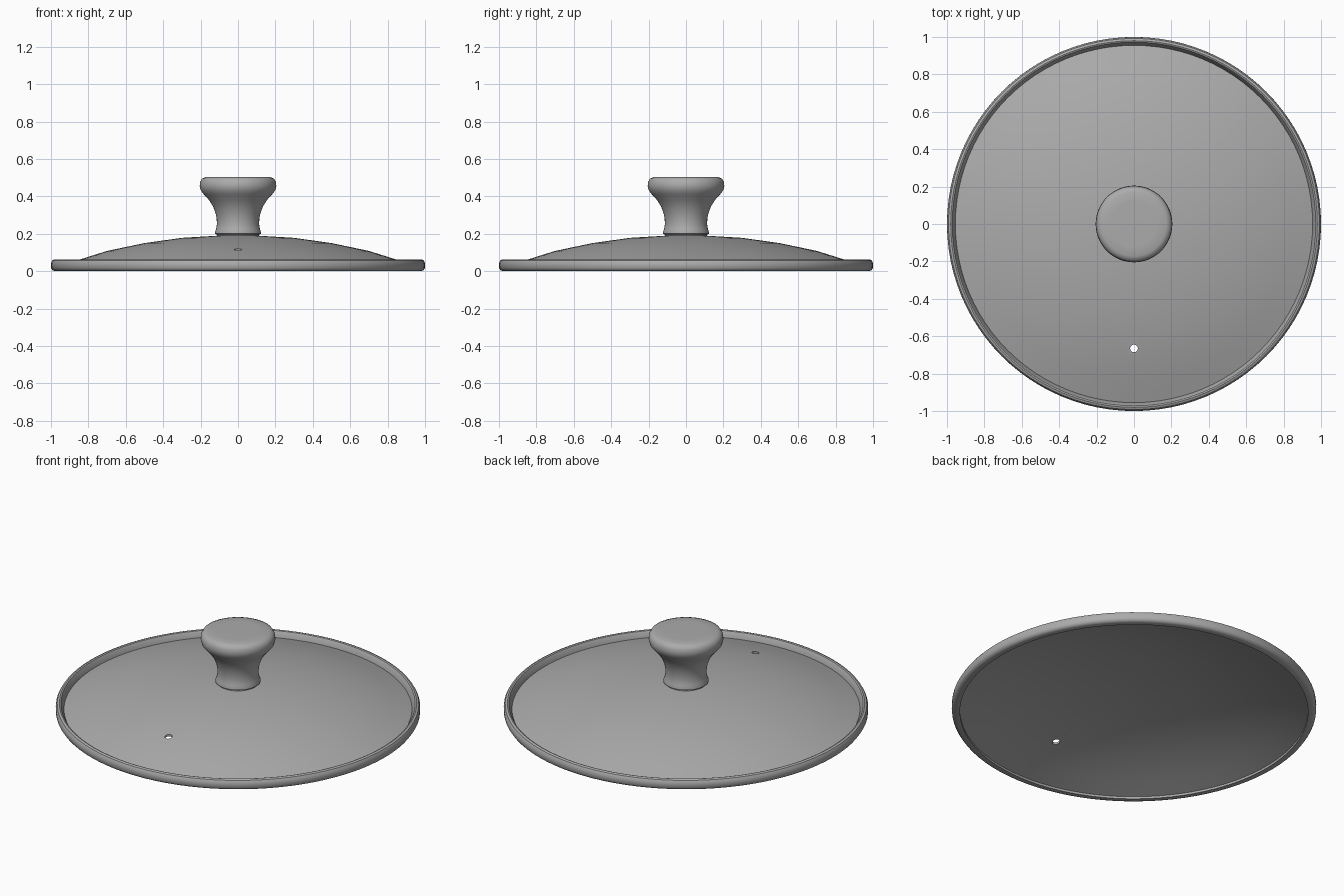
import bpy, bmesh, math

if "Cube" in bpy.data.objects:
    bpy.data.objects.remove(bpy.data.objects["Cube"], do_unlink=True)

# One grey for the whole lid
grey = bpy.data.materials.new("warm_grey")
grey.use_nodes = True
COLOUR = (0.41, 0.41, 0.41, 1)
grey.diffuse_color = COLOUR
grey.node_tree.nodes["Principled BSDF"].inputs["Base Color"].default_value = COLOUR


def lathe(name, profile, steps=96, closed=False, angle=35):
    """Turn a (radius, height) profile around z."""
    bm = bmesh.new()
    verts = [bm.verts.new((r, 0, z)) for r, z in profile]
    pairs = list(zip(verts, verts[1:]))
    if closed:
        pairs.append((verts[-1], verts[0]))
    edges = [bm.edges.new(p) for p in pairs]
    bmesh.ops.spin(bm, geom=verts + edges, axis=(0, 0, 1), cent=(0, 0, 0),
                   angle=math.tau, steps=steps)
    bmesh.ops.remove_doubles(bm, verts=bm.verts, dist=0.0005)
    bmesh.ops.recalc_face_normals(bm, faces=bm.faces)
    mesh = bpy.data.meshes.new(name)
    bm.to_mesh(mesh)
    bm.free()
    obj = bpy.data.objects.new(name, mesh)
    bpy.context.collection.objects.link(obj)
    mesh.materials.append(grey)
    bpy.ops.object.select_all(action='DESELECT')
    obj.select_set(True)
    bpy.context.view_layer.objects.active = obj
    bpy.ops.object.shade_smooth_by_angle(angle=math.radians(angle))
    return obj


# Shallow dome with a thin even wall
outer = [(0, 0.192), (0.1, 0.19), (0.3, 0.178), (0.5, 0.15),
         (0.7, 0.108), (0.84, 0.064), (0.965, 0.022)]
WALL = 0.012
dome = lathe("dome", outer + [(r, z - WALL) for r, z in reversed(outer)])

# Steam vent through the front of the dome
bpy.ops.mesh.primitive_cylinder_add(vertices=12, radius=0.021, depth=0.4,
                                    location=(0, -0.665, 0.1))
cutter = bpy.context.object
cutter.name = "vent_cutter"
cutter.data.materials.append(grey)
cutter.hide_render = True
cut = dome.modifiers.new("vent", 'BOOLEAN')
cut.object = cutter
cut.solver = 'EXACT'
bpy.context.view_layer.objects.active = dome
bpy.ops.object.modifier_apply(modifier="vent")
bpy.data.objects.remove(cutter, do_unlink=True)

# Rounded band around the edge
lathe("rim", [(0.955, 0.0), (0.98, 0.0), (0.992, 0.005), (0.999, 0.016),
              (1.0, 0.032), (0.999, 0.046), (0.992, 0.058), (0.98, 0.063),
              (0.972, 0.06), (0.955, 0.03)], closed=True)

# Thin washer under the knob
lathe("knob_washer", [(0, 0.18), (0.112, 0.18), (0.112, 0.2), (0, 0.2)], steps=48)

# Flared knob with a softly rounded top
lathe("knob", [(0, 0.195), (0.115, 0.195), (0.124, 0.2), (0.124, 0.207),
               (0.117, 0.225), (0.113, 0.25), (0.114, 0.28), (0.12, 0.31),
               (0.133, 0.345), (0.155, 0.38), (0.184, 0.412), (0.199, 0.432),
               (0.205, 0.455), (0.202, 0.478), (0.192, 0.495), (0.172, 0.503),
               (0.12, 0.504), (0, 0.504)], steps=64, angle=45)
